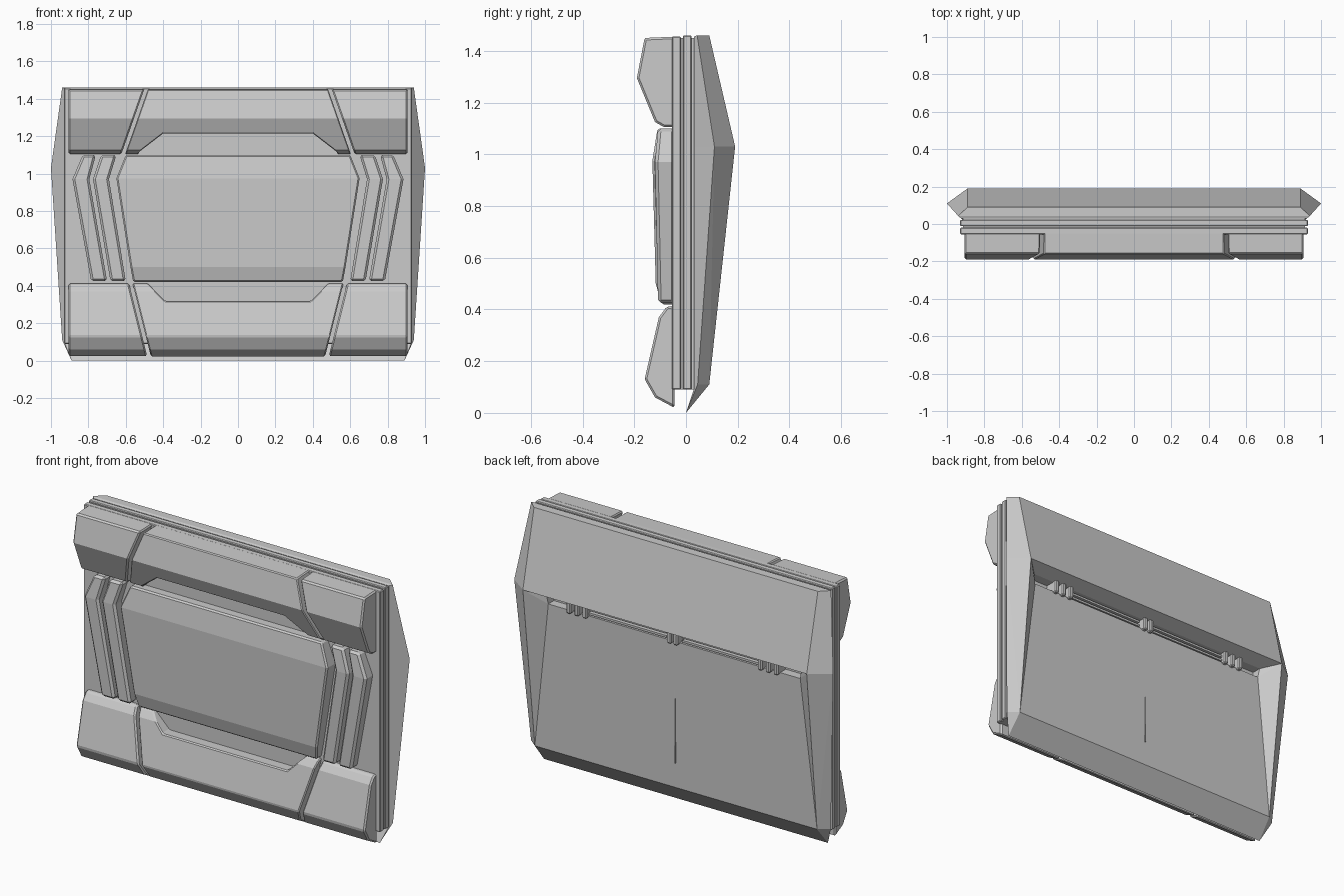
import bpy, bmesh

if "Cube" in bpy.data.objects:
    bpy.data.objects.remove(bpy.data.objects["Cube"])


def finish(name, bm, bevel=0.0):
    bmesh.ops.recalc_face_normals(bm, faces=bm.faces)
    me = bpy.data.meshes.new(name)
    bm.to_mesh(me)
    bm.free()
    ob = bpy.data.objects.new(name, me)
    bpy.context.collection.objects.link(ob)
    if bevel:
        add_bevel(ob, bevel)
    return ob


def add_bevel(ob, width):
    m = ob.modifiers.new("edge_bevel", 'BEVEL')
    m.width = width
    m.segments = 1
    m.limit_method = 'ANGLE'
    m.angle_limit = 0.7


def box(name, x, y, z, bevel=0.0):
    bm = bmesh.new()
    bmesh.ops.create_cube(bm, size=1)
    for v in bm.verts:
        v.co = [(r[0] + r[1]) / 2 + c * (r[1] - r[0]) for r, c in zip((x, y, z), v.co)]
    return finish(name, bm, bevel)


def prism(name, profile, left, right, bevel=0.008):
    """Extrude a (y, z) profile along x; the end planes depend on z."""
    bm = bmesh.new()
    a = [bm.verts.new((left(z), y, z)) for y, z in profile]
    b = [bm.verts.new((right(z), y, z)) for y, z in profile]
    bm.faces.new(a)
    bm.faces.new(b)
    n = len(a)
    for i in range(n):
        j = (i + 1) % n
        bm.faces.new((a[i], a[j], b[j], b[i]))
    return finish(name, bm, bevel)


def slab(name, rows, back, bevel=0.008):
    """Plate from rows of (z, left x, right x, front y)."""
    bm = bmesh.new()
    rings = [[bm.verts.new(c) for c in ((l, y, z), (r, y, z), (r, back, z), (l, back, z))]
             for z, l, r, y in rows]
    bm.faces.new(rings[0])
    bm.faces.new(rings[-1])
    for p, q in zip(rings, rings[1:]):
        for i in range(4):
            j = (i + 1) % 4
            bm.faces.new((p[i], p[j], q[j], q[i]))
    return finish(name, bm, bevel)


# Layered core boards with thin grooves between them
box("core_board", (-.915, .915), (-.05, .045), (.09, 1.45))
box("front_board", (-.93, .93), (-.055, -.02), (.09, 1.455), .004)
box("middle_board", (-.93, .93), (-.012, .022), (.09, 1.46), .004)

# Faceted rear shell, defined on the right half and mirrored
half = {
    'T0': (.925, .03, 1.455), 'T1': (.94, .043, 1.46), 'T2': (.89, .09, 1.46),
    'R1': (1.0, .11, 1.03), 'R2': (.89, .19, 1.03),
    'B1': (.94, .045, .11), 'B2': (.885, .09, .11), 'C': (.89, 0, 0),
    'F': (.925, .03, 1.03), 'G': (.925, .03, .09),
    'S': (.80, .11, 1.0), 'Q1': (.80, .055, 1.0), 'Q2': (.79, .055, .945), 'P': (.79, .105, .945),
}
bm = bmesh.new()
right = {k: bm.verts.new(c) for k, c in half.items()}
left = {k: bm.verts.new((-c[0], c[1], c[2])) for k, c in half.items()}
loop = "T0 T1 T2 R2 S Q1 Q2 P B2 C G F T0".split()
for a, b in zip(loop, loop[1:]):
    bm.faces.new((right[a], right[b], left[b], left[a]))
for face in ("T1 T2 R2 R1", "R1 R2 B2", "R1 B2 B1", "B1 B2 C", "T0 T1 R1 F", "F R1 B1 G",
             "G B1 C", "R2 S P", "R2 P B2", "S Q1 Q2 P"):
    for side in (right, left):
        bm.faces.new([side[k] for k in face.split()])
finish("rear_shell", bm)

# Rear vent louvres, ribs and centre seam
for i, z in enumerate((.958, .982)):
    for s in (-1, 1):
        x = sorted((s * .05, s * .54))
        box("vent_louvre", x, (.05, .105), (z - .006, z + .006))
for x in (-.02, .02, -.55, -.6, -.65, .55, .6, .65):
    box("vent_rib", (x - .014, x + .014), (.05, .128), (.935, 1.01), .006)
box("rear_seam", (-.002, .002), (.085, .1), (.25, .9))

# Upper and lower bars: a notched centre and two ends split by slanted seams
top_profile = [(-.045, 1.455), (-.16, 1.45), (-.19, 1.295), (-.12, 1.125), (-.085, 1.105), (-.045, 1.105)]
low_profile = [(-.045, .415), (-.075, .41), (-.105, .37), (-.16, .13), (-.12, .06), (-.045, .02)]


def top_seam(z):
    return .49 + (1.455 - z) * .352


def low_seam(z):
    return .475 + (z - .02) * .25


bars = (
    ("upper", top_profile, top_seam, [(1.0, .70, .70), (1.13, .52, .52), (1.215, .40, .40)]),
    ("lower", low_profile, low_seam, [(.32, .39, .39), (.415, .485, .485), (.50, .56, .56)]),
)
for label, profile, seam, notch in bars:
    centre = prism(label + "_bar_centre", profile,
                   lambda z: -seam(z) + .01, lambda z: seam(z) - .01, 0)
    cutter = slab(label + "_notch_cutter", [(z, -a, b, -.4) for z, a, b in
                                            (notch if label == "lower" else
                                             [(1.0, .55, .55), (1.115, .53, .53), (1.215, .40, .40)])],
                  .1, 0)
    cutter.hide_render = True
    cutter.hide_set(True)
    cut = centre.modifiers.new("notch", 'BOOLEAN')
    cut.operation = 'DIFFERENCE'
    cut.solver = 'EXACT'
    cut.object = cutter
    add_bevel(centre, .006)
    prism(label + "_bar_end_right", profile, lambda z: seam(z) + .01, lambda z: .905)
    prism(label + "_bar_end_left", profile, lambda z: -.905, lambda z: -seam(z) - .01)

# Central bulged panel
slab("centre_panel", [(z, -w, w, y) for z, w, y in (
    (.42, .56, -.095), (.50, .575, -.117), (.975, .65, -.13), (1.10, .60, -.11))], -.045)

# Chevron strips on both sides of the panel
strips = (((.70, .785), (.795, .885), (.76, .83)),
          ((.60, .682), (.69, .775), (.65, .732)))
for n, spans in enumerate(strips):
    for s in (-1, 1):
        rows = [(z, *sorted((s * a, s * b)), y)
                for z, y, (a, b) in zip((.425, .97, 1.10), (-.108, -.12, -.108), spans)]
        slab("chevron_strip_%d" % (n + 1), rows, -.045, .012)
